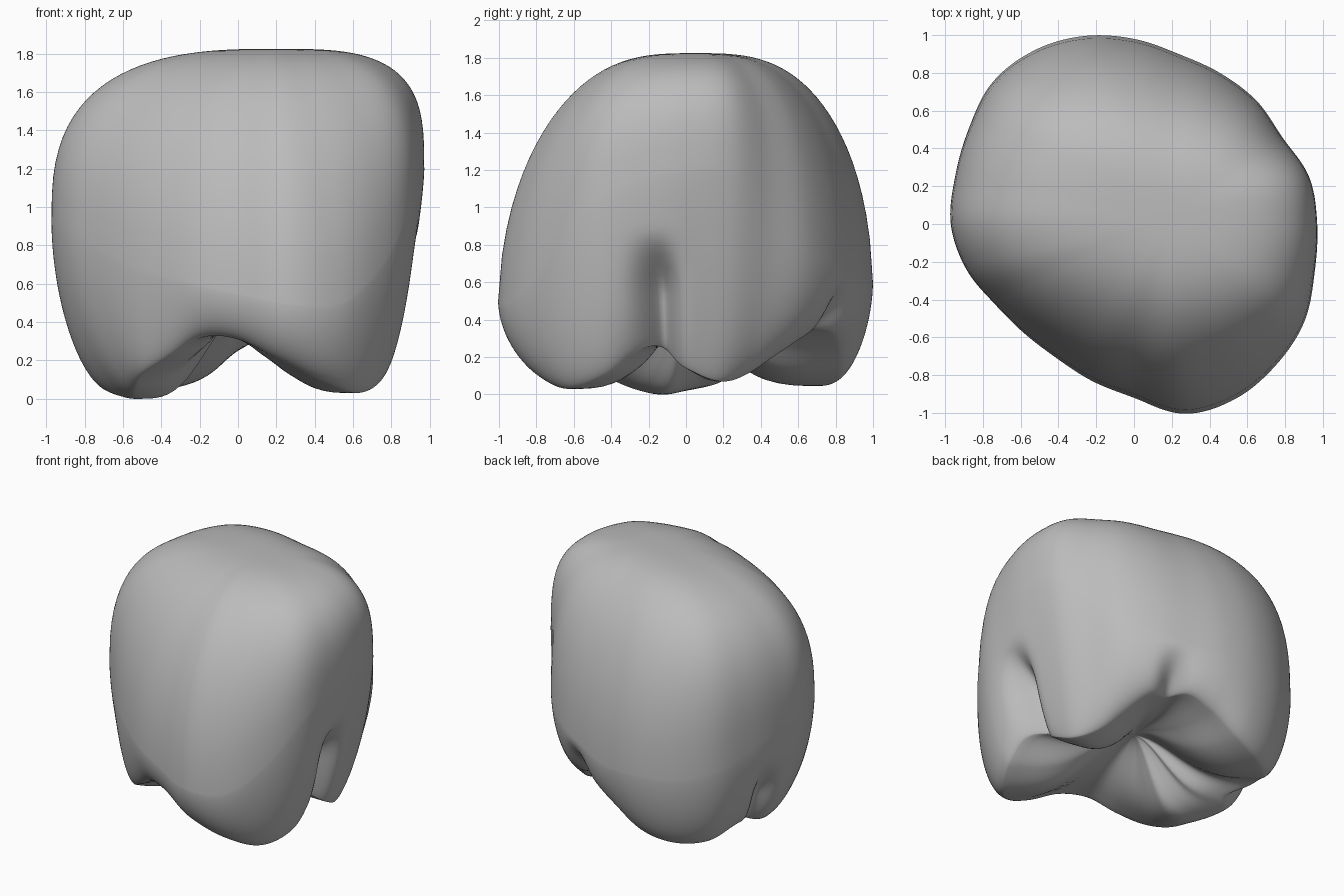
import bpy
import bmesh
import math

cube = bpy.data.objects.get("Cube")
if cube:
    bpy.data.objects.remove(cube, do_unlink=True)

# Every 15 degrees: girth, height of the widest point, height of the
# lower lip, and lip radius as a share of the girth
GIRTH = [97, 96, 91, 92, 92, 93, 98, 103, 106, 106, 101, 98,
         97, 92, 85, 82, 82, 86, 92, 104, 107, 106, 104, 99]
WAIST = [120, 120, 100, 80, 70, 65, 60, 60, 60, 65, 75, 85,
         93, 90, 80, 70, 65, 60, 55, 50, 50, 70, 100, 115]
LIP = [14, 7, 11, 21, 32, 35, 25, 11, 5, 6, 13, 6,
       2, 0, 4, 13, 22, 32, 31, 20, 9, 3, 10, 26]
RIM = [75, 73, 72, 72, 80, 84, 82, 82, 82, 82, 80, 73,
       64, 60, 72, 85, 86, 84, 84, 82, 82, 83, 82, 78]

# Folds between the lobes: angle, half width, depth, upper end
FOLDS = [(350, 6, 0.2, 0.88), (69, 6, 0.16, 0.65), (161, 6, 0.13, 0.65)]

TOP = 1.825
PEAK = (0.2, 0.05)
CAVITY = 0.42
SEGMENTS = 240
UPPER, LOWER, UNDER = 26, 26, 16


def around(table, deg):
    """Smooth closed interpolation of a table."""
    step = 360 / len(table)
    i = int(deg // step)
    t = deg / step - i
    a, b, c, d = (table[(i + k) % len(table)] / 100 for k in (-1, 0, 1, 2))
    return b + t / 2 * (c - a + t * (2 * a - 5 * b + 4 * c - d
                                     + t * (3 * (b - c) + d - a)))


def bump(deg, centre, width):
    gap = (deg - centre + 180) % 360 - 180
    return math.exp(-(gap / width) ** 2)


def smooth(t):
    t = max(0.0, min(1.0, t))
    return t * t * (3 - 2 * t)


def fold_depth(deg, z):
    return sum(depth * bump(deg, centre, width) * smooth((end - z) / 0.35)
               for centre, width, depth, end in FOLDS)


def profile(deg):
    """Points from the crown, over the lip, into the cavity."""
    girth, waist = around(GIRTH, deg), around(WAIST, deg)
    lip = max(0.0, around(LIP, deg))
    lip_radius = girth * around(RIM, deg)
    c, s = math.cos(math.radians(deg)), math.sin(math.radians(deg))
    shoulder = bump(deg, 140, 30)
    crown_power = 2 / (3.3 - 0.3 * s * s - 0.6 * max(0.0, -c) ** 2
                       + 0.3 * shoulder)
    skirt_power = 2 / (1.8 - 0.5 * bump(deg, 5, 22))
    taper = 0.22 * s * s - 0.03 * s - 0.04 * shoulder
    points = []

    def add(r, z, lean=0.0):
        r *= 1 - fold_depth(deg, z)
        points.append((r * c + PEAK[0] * lean, r * s + PEAK[1] * lean, z))
        return r

    # Crown, leaning towards its peak
    for k in range(1, UPPER + 1):
        a = math.pi / 2 * (k / UPPER) ** 1.3
        height = max(0.0, math.cos(a)) ** crown_power
        share = math.sin(a) ** crown_power
        add(girth * share * (1 - taper * height ** 1.5),
            waist + (TOP - waist) * height, 1 - share)
    # Skirt
    for k in range(1, LOWER + 1):
        a = math.pi / 2 * k / LOWER
        spread = max(0.0, math.cos(a)) ** skirt_power
        inner = add(lip_radius + (girth - lip_radius) * spread,
                    waist - (waist - lip) * math.sin(a) ** skirt_power)
    # Cavity
    for k in range(1, UNDER):
        w = k / UNDER
        z = lip + (CAVITY - lip) * smooth(w) ** 2
        points.append((inner * (1 - w) * c, inner * (1 - w) * s, z))
    return points


def build_body():
    bm = bmesh.new()
    columns = [[bm.verts.new(p) for p in profile(360 * i / SEGMENTS)]
               for i in range(SEGMENTS)]
    crown = bm.verts.new((*PEAK, TOP))
    cavity = bm.verts.new((0, 0, CAVITY))
    for i, left in enumerate(columns):
        right = columns[(i + 1) % SEGMENTS]
        bm.faces.new((crown, left[0], right[0]))
        bm.faces.new((cavity, right[-1], left[-1]))
        for k in range(len(left) - 1):
            bm.faces.new((left[k], left[k + 1], right[k + 1], right[k]))
    bmesh.ops.recalc_face_normals(bm, faces=bm.faces)
    mesh = bpy.data.meshes.new("lobed_body")
    bm.to_mesh(mesh)
    bm.free()
    body = bpy.data.objects.new("lobed_body", mesh)
    bpy.context.collection.objects.link(body)
    return body


# Plain grey material
grey = bpy.data.materials.new("plain_grey")
grey.use_nodes = True
colour = (0.5, 0.5, 0.5, 1)
grey.diffuse_color = colour
for node in grey.node_tree.nodes:
    if node.type == "BSDF_PRINCIPLED":
        node.inputs["Base Color"].default_value = colour

body = build_body()
body.data.materials.append(grey)
for polygon in body.data.polygons:
    polygon.use_smooth = True
